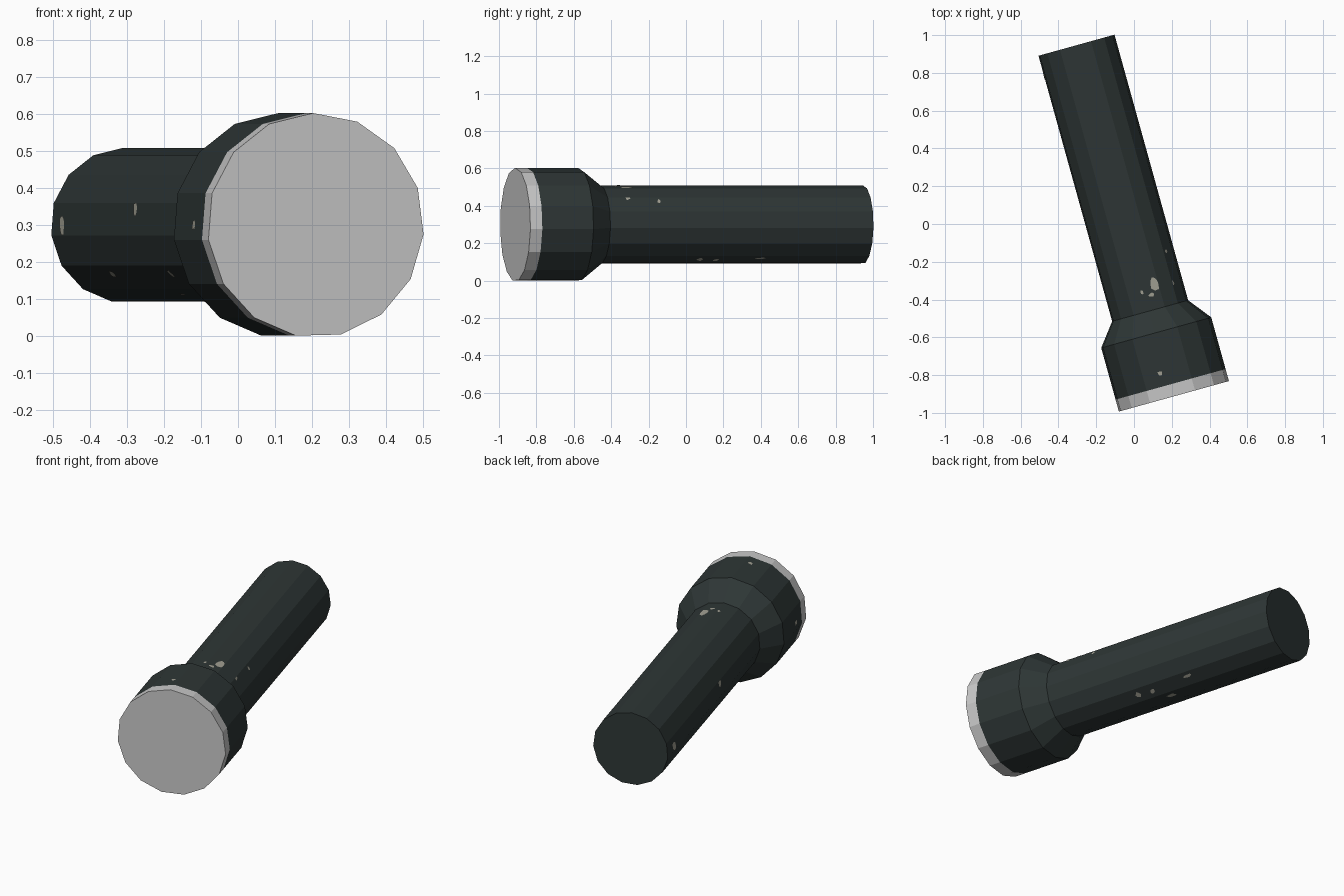
import bpy, bmesh, math, random
from mathutils import Matrix, Vector

if "Cube" in bpy.data.objects:
    bpy.data.objects.remove(bpy.data.objects["Cube"])

random.seed(4)
SIDES, START = 15, math.radians(91.4)
STEP = 2 * math.pi / SIDES
HEAD_R, TUBE_R = 0.304, 0.21
# Local +Y runs from the lens to the tail; the torch lies turned on the ground
PLACE = Matrix.Translation((0.2105, -0.9125, 0.299)) @ Matrix.Rotation(math.radians(15.5), 4, 'Z')


def material(name, rgb):
    m = bpy.data.materials.new(name)
    m.diffuse_color = (*rgb, 1)
    m.use_nodes = True
    m.node_tree.nodes["Principled BSDF"].inputs["Base Color"].default_value = m.diffuse_color
    return m


dark = material("dark_green_grey", (0.027, 0.037, 0.036))
pale = material("pale_grey", (0.58, 0.58, 0.58))
worn = material("worn_metal", (0.36, 0.35, 0.29))


def finish(bm, name, mat):
    bm.transform(PLACE)
    me = bpy.data.meshes.new(name)
    bm.to_mesh(me)
    bm.free()
    me.materials.append(mat)
    ob = bpy.data.objects.new(name, me)
    bpy.context.collection.objects.link(ob)


def lathe(name, profile, mat, cap_front, cap_back):
    """Faceted tube through (distance, radius) rings."""
    bm = bmesh.new()
    rings = [[bm.verts.new((r * math.cos(START + i * STEP), s, r * math.sin(START + i * STEP)))
              for i in range(SIDES)] for s, r in profile]
    for a, b in zip(rings, rings[1:]):
        for i in range(SIDES):
            j = (i + 1) % SIDES
            bm.faces.new((a[i], a[j], b[j], b[i]))
    if cap_front:
        bm.faces.new(rings[0])
    if cap_back:
        bm.faces.new(rings[-1])
    bmesh.ops.recalc_face_normals(bm, faces=bm.faces)
    if sum(f.normal.dot(f.calc_center_median() * Vector((1, 0, 1))) for f in bm.faces) < 0:
        bmesh.ops.reverse_faces(bm, faces=bm.faces)
    finish(bm, name, mat)


# Lens with its bright rim
lathe("lens_and_rim", [(0, HEAD_R), (0.066, HEAD_R)], pale, True, False)
# Head, tapered neck and handle with flat tail
lathe("torch_body", [(0.066, HEAD_R), (0.35, HEAD_R), (0.47, TUBE_R), (1.929, TUBE_R)],
      dark, False, True)

# Worn paint chips: angle, distance from lens, width around, length along, radius
chips = [
    (73, 0.607, 0.06, 0.08, TUBE_R), (94, 0.578, 0.02, 0.025, TUBE_R),
    (82, 0.55, 0.03, 0.025, TUBE_R), (43, 0.583, 0.03, 0.03, TUBE_R),
    (37, 0.75, 0.025, 0.02, TUBE_R), (97, 0.137, 0.03, 0.03, HEAD_R),
    (-64, 1.0, 0.04, 0.04, TUBE_R), (-66, 1.09, 0.03, 0.04, TUBE_R),
    (-85, 1.17, 0.03, 0.06, TUBE_R), (-60, 1.33, 0.02, 0.06, TUBE_R),
    (180, 1.82, 0.07, 0.06, TUBE_R), (168, 1.09, 0.05, 0.05, TUBE_R),
    (219, 0.89, 0.03, 0.05, TUBE_R), (219, 1.48, 0.03, 0.06, TUBE_R),
    (244, 1.03, 0.02, 0.06, TUBE_R), (180, 0.155, 0.03, 0.03, HEAD_R),
]
bm = bmesh.new()
for deg, s, w, l, r in chips:
    a = math.radians(deg)
    mid = START + (math.floor((a - START) / STEP) + 0.5) * STEP   # facet under the chip
    out = Vector((math.cos(mid), 0, math.sin(mid)))
    side = Vector((-math.sin(mid), 0, math.cos(mid)))
    flat, half = r * math.cos(STEP / 2), r * math.sin(STEP / 2)
    pts = []
    for k in range(9):
        t, q = k * 2 * math.pi / 9, random.uniform(0.6, 1.15)
        u = flat * math.tan(a - mid) + q * w / 2 * math.cos(t)
        u = max(-half, min(half, u))
        pts.append(bm.verts.new(out * (flat + 0.002) + side * u
                                + Vector((0, s + q * l / 2 * math.sin(t), 0))))
    f = bm.faces.new(pts)
    f.normal_update()
    if f.normal.dot(out) < 0:
        f.normal_flip()
finish(bm, "paint_chips", worn)
